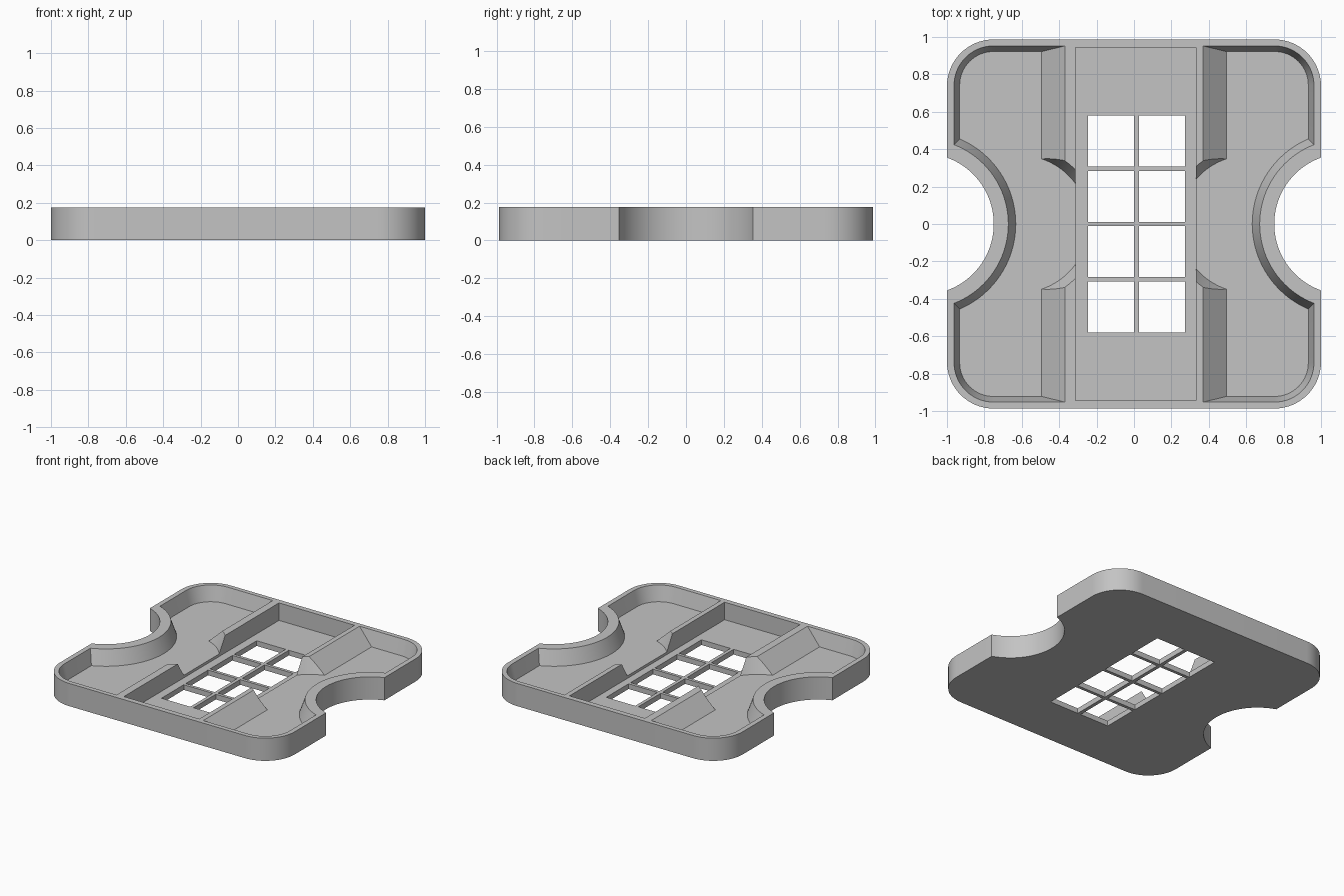
import bpy, bmesh, math

cube = bpy.data.objects.get("Cube")
if cube:
    bpy.data.objects.remove(cube, do_unlink=True)

HEIGHT, POCKET_Z, WELL_Z = 0.175, 0.06, 0.04
OVER = 0.03                      # cutters rise this far past the rim
NOTCH_X, THUMB_X = 1.127, 0.61

grey = bpy.data.materials.new("Light grey plastic")
grey.use_nodes = True
colour = (0.55, 0.55, 0.55, 1)
grey.diffuse_color = colour
grey.node_tree.nodes["Principled BSDF"].inputs["Base Color"].default_value = colour


def loft(name, lower, upper):
    """Closed solid between two matching rings of 3D points."""
    bm = bmesh.new()
    a = [bm.verts.new(p) for p in lower]
    b = [bm.verts.new(p) for p in upper]
    n = len(a)
    bm.faces.new(a[::-1])
    bm.faces.new(b)
    for i in range(n):
        j = (i + 1) % n
        bm.faces.new((a[i], a[j], b[j], b[i]))
    bmesh.ops.recalc_face_normals(bm, faces=bm.faces[:])
    mesh = bpy.data.meshes.new(name)
    bm.to_mesh(mesh)
    bm.free()
    mesh.materials.append(grey)
    obj = bpy.data.objects.new(name, mesh)
    bpy.context.collection.objects.link(obj)
    return obj


def rounded(hx, hy, r, z, steps=16):
    ring = []
    for k, (sx, sy) in enumerate(((1, 1), (-1, 1), (-1, -1), (1, -1))):
        for i in range(steps + 1):
            t = (k + i / steps) * math.pi / 2
            ring.append((sx * (hx - r) + r * math.cos(t),
                         sy * (hy - r) + r * math.sin(t), z))
    return ring


def circle(cx, r, z, n=96):
    return [(cx + r * math.cos(math.tau * i / n),
             r * math.sin(math.tau * i / n), z) for i in range(n)]


def cone(name, cx, z0, z1, r_floor, r_rim):
    """Cone given by its radius at the pocket floor and at the rim."""
    def radius(z):
        return r_floor + (r_rim - r_floor) * (z - POCKET_Z) / (HEIGHT - POCKET_Z)
    return loft(name, circle(cx, radius(z0), z0), circle(cx, radius(z1), z1))


def box(name, x0, x1, y0, y1, z0, z1):
    ring = ((x0, y0), (x1, y0), (x1, y1), (x0, y1))
    return loft(name, [(x, y, z0) for x, y in ring], [(x, y, z1) for x, y in ring])


def cut(target, cutter):
    """Subtract the cutter from the target, then discard it."""
    mod = target.modifiers.new("Cut", 'BOOLEAN')
    mod.operation, mod.solver, mod.object = 'DIFFERENCE', 'EXACT', cutter
    graph = bpy.context.evaluated_depsgraph_get()
    mesh = bpy.data.meshes.new_from_object(target.evaluated_get(graph))
    target.modifiers.clear()
    target.data = mesh
    bpy.data.objects.remove(cutter, do_unlink=True)


# Rounded tray body with a round bite on each side
tray = loft("tray", rounded(1, 0.987, 0.25, 0), rounded(1, 0.987, 0.25, HEIGHT))
for s in (-1, 1):
    cut(tray, loft("notch", circle(s * NOTCH_X, 0.377, -0.1), circle(s * NOTCH_X, 0.377, 0.3)))

# Central ridge block with sloping flanks, scooped by two thumb recesses
slope = (0.494 - 0.37) / (HEIGHT - POCKET_Z)
z_low, z_high = 0.02, HEIGHT + 2 * OVER
half_low = 0.37 + slope * (HEIGHT - z_low)
half_high = 0.37 - slope * (z_high - HEIGHT)
profile = ((-half_low, z_low), (half_low, z_low), (half_high, z_high), (-half_high, z_high))
ridge = loft("ridge", [(x, -1.2, z) for x, z in profile], [(x, 1.2, z) for x, z in profile])
for s in (-1, 1):
    cut(ridge, cone("thumb", s * THUMB_X, 0.04, z_high + 0.02, 0.367, 0.415))

# Side pockets with drafted walls, leaving the ridge and curved notch walls
grow = 0.03 * OVER / (HEIGHT - POCKET_Z)
pocket = loft("pocket", rounded(0.932, 0.922, 0.18, POCKET_Z),
              rounded(0.962 + grow, 0.952 + grow, 0.21 + grow, HEIGHT + OVER))
cut(pocket, ridge)
for s in (-1, 1):
    cut(pocket, cone("notch_wall", s * NOTCH_X, 0.03, HEIGHT + 2 * OVER, 0.495, 0.455))
cut(tray, pocket)

# Straight-sided central well
cut(tray, box("well", -0.312, 0.332, -0.945, 0.945, WELL_Z, 0.3))

# Grid of openings through the floor
for col in range(2):
    for row in range(4):
        x, y = -0.247 + col * 0.274, -0.58 + row * 0.296
        cut(tray, box("opening", x, x + 0.247, y, y + 0.272, -0.1, 0.1))

bpy.ops.object.select_all(action='DESELECT')
tray.select_set(True)
bpy.context.view_layer.objects.active = tray
bpy.ops.object.shade_smooth_by_angle(angle=math.radians(25))
